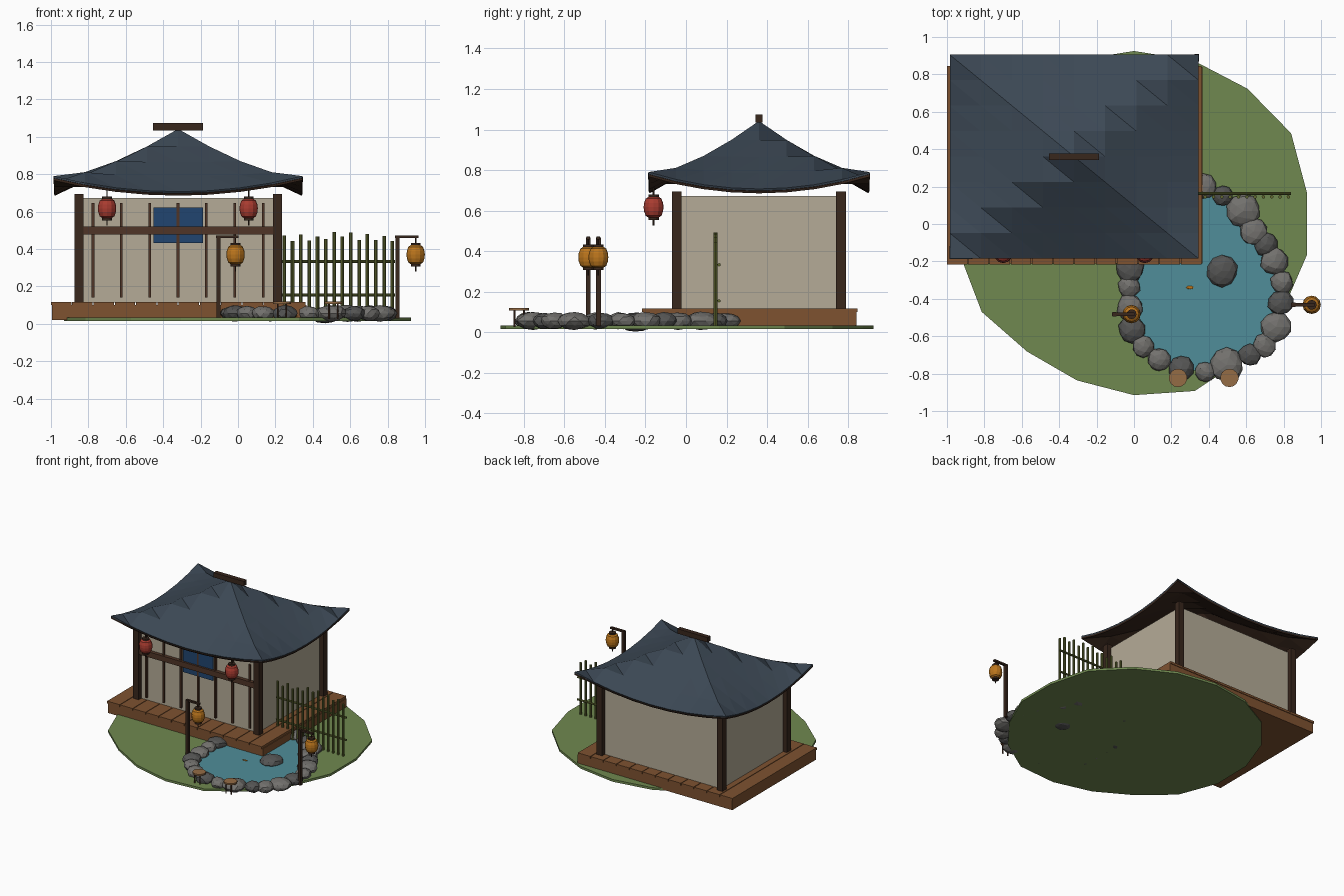
import bpy, bmesh, math, random
from mathutils import Vector, noise

if "Cube" in bpy.data.objects:
    bpy.data.objects.remove(bpy.data.objects["Cube"])

random.seed(4)
MATS = {}

def mat(name, *rgb):
    m = bpy.data.materials.new(name)
    m.diffuse_color = (*rgb, 1)
    m.use_nodes = True
    m.node_tree.nodes["Principled BSDF"].inputs["Base Color"].default_value = m.diffuse_color
    MATS[name] = m

mat("grass", .16, .25, .08)
mat("plank", .21, .085, .03)
mat("dark_wood", .04, .02, .012)
mat("brown_wood", .08, .036, .02)
mat("plaster", .46, .41, .31)
mat("tile", .045, .065, .09)
mat("water", .08, .27, .32)
mat("stone", .17, .165, .155)
mat("dark_stone", .09, .09, .088)
mat("red_paper", .4, .045, .03)
mat("orange_paper", .5, .18, .012)
mat("bamboo", .12, .14, .03)
mat("cloth", .015, .06, .16)
mat("stool_wood", .3, .15, .06)

def finish(name, bm, m):
    me = bpy.data.meshes.new(name)
    bm.to_mesh(me)
    bm.free()
    ob = bpy.data.objects.new(name, me)
    bpy.context.collection.objects.link(ob)
    me.materials.append(MATS[m])
    return ob

def box(name, x, y, z, m):
    """x, y, z are (low, high) ranges"""
    bm = bmesh.new()
    bmesh.ops.create_cube(bm, size=1)
    for v in bm.verts:
        v.co = Vector([r[0] if c < 0 else r[1] for c, r in zip(v.co, (x, y, z))])
    return finish(name, bm, m)

def rod(name, a, b, r, m, sides=8):
    a, b = Vector(a), Vector(b)
    bm = bmesh.new()
    bmesh.ops.create_cone(bm, cap_ends=True, segments=sides, radius1=r, radius2=r, depth=(b - a).length)
    q = (b - a).to_track_quat('Z', 'Y')
    for v in bm.verts:
        v.co = q @ v.co + (a + b) / 2
    return finish(name, bm, m)

def lathe(name, profile, at, m, sides=12):
    bm = bmesh.new()
    rings = [[bm.verts.new((at[0] + r * math.cos(i * math.tau / sides),
                            at[1] + r * math.sin(i * math.tau / sides), at[2] + z))
              for i in range(sides)] for r, z in profile]
    for lo, hi in zip(rings, rings[1:]):
        for i in range(sides):
            j = (i + 1) % sides
            bm.faces.new((lo[i], lo[j], hi[j], hi[i]))
    bm.faces.new(rings[0][::-1])
    bm.faces.new(rings[-1])
    return finish(name, bm, m)

def rock(name, x, y, z, r, h, m):
    bm = bmesh.new()
    bmesh.ops.create_icosphere(bm, subdivisions=2, radius=1)
    off = Vector((x * 9, y * 9, r * 50))
    for v in bm.verts:
        k = 1 + .16 * noise.noise(v.co * 1.2 + off)
        v.co = Vector((v.co.x * r * k + x, v.co.y * r * k + y, v.co.z * h * k + z))
    return finish(name, bm, m)

def lantern(name, x, y, z, paper, top):
    lathe(name + "_shade", [(.024, -.052), (.039, -.042), (.047, -.02), (.049, 0),
                            (.047, .02), (.039, .042), (.024, .052)], (x, y, z), paper)
    for s in (-1, 1):
        rod(name + "_cap", (x, y, z + s * .05), (x, y, z + s * .063), .026, "dark_wood", 12)
    rod(name + "_tassel", (x, y, z - .06), (x, y, z - .09), .004, "dark_wood", 6)
    rod(name + "_cord", (x, y, z + .06), (x, y, top), .004, "dark_wood", 6)

# Ground: 18-sided irregular slab
radii = [.94, .97, .944, .93, .925, .93, .94, .94, .94, .945, .94, .89, .89, .915, .95, .93, .92, .94]
bm = bmesh.new()
ring = [bm.verts.new((r * math.cos(math.radians(10 + 20 * i)), r * math.sin(math.radians(10 + 20 * i)), .015))
        for i, r in enumerate(radii)]
top = bmesh.ops.extrude_face_region(bm, geom=[bm.faces.new(ring)])
for v in top["geom"]:
    if isinstance(v, bmesh.types.BMVert):
        v.co.z = .033
bmesh.ops.recalc_face_normals(bm, faces=bm.faces)
finish("ground", bm, "grass")

# Deck: base frame and planks running front to back
box("deck_base", (-.995, .365), (-.21, .84), (.022, .1), "plank")
w = 1.365 / 12
for i in range(12):
    x = -1 + i * w
    box("deck_plank", (x, x + w - .005), (-.216, .845), (.1, .118), "plank")

# House body
box("walls", (-.84, .2), (-.035, .755), (.115, .672), "plaster")
for x in (-.85, .21):
    for y in (-.045, .765):
        box("corner_post", (x - .024, x + .024), (y - .024, y + .024), (.115, .695), "dark_wood")
for i in range(7):
    x = -.775 + .1515 * i
    box("front_slat", (x - .007, x + .007), (-.05, -.033), (.14, .645), "brown_wood")
box("front_beam", (-.83, .19), (-.064, -.033), (.477, .52), "brown_wood")
for x in (-.451, -.318):
    box("door_curtain", (x, x + .13), (-.048, -.04), (.432, .622), "cloth")

# Roof: triangulated 8 x 8 grid with sagging eaves and lifted corners
def roof_grid(name, drop, m, thick):
    n, bm = 8, bmesh.new()
    g = []
    for j in range(n + 1):
        row = []
        for i in range(n + 1):
            u, v = i / 4 - 1, j / 4 - 1
            z = 1.042 - .335 * max(abs(u), abs(v)) ** .92 + .083 * (u * v) ** 2
            row.append(bm.verts.new((-.32 + .665 * u, .36 + .545 * v, z - drop)))
        g.append(row)
    for j in range(n):
        for i in range(n):
            a, b, c, d = g[j][i], g[j][i + 1], g[j + 1][i + 1], g[j + 1][i]
            bm.faces.new((a, b, d))
            bm.faces.new((b, c, d))
    ob = finish(name, bm, m)
    s = ob.modifiers.new("thickness", 'SOLIDIFY')
    s.thickness = thick
    s.offset = -1

roof_grid("roof_tiles", 0, "tile", .01)
roof_grid("roof_underside", .011, "dark_wood", .012)
box("roof_ridge", (-.455, -.188), (.342, .378), (1.035, 1.073), "dark_wood")

# Hanging lanterns under the front eave
for x in (-.7, .057):
    lantern("eave_lantern", x, -.16, .617, "red_paper", .715)

# Lanterns on posts
for px, lx, y in ((-.105, -.013, -.482), (.852, .95, -.432)):
    box("lantern_post", (px - .011, px + .011), (y - .012, y + .012), (.03, .468), "dark_wood")
    box("lantern_arm", (px - .012, lx + .015), (y - .009, y + .009), (.458, .472), "dark_wood")
    lantern("post_lantern", lx, y, .37, "orange_paper", .46)

# Bamboo fence
for i in range(14):
    x = .247 + .0445 * i
    top_z = random.uniform(.465, .495) if i % 2 == 0 else random.uniform(.44, .475)
    rod("fence_pole", (x, .145, .03), (x, .145, top_z), .0095, "bamboo")
for z in (.155, .333):
    rod("fence_rail", (.225, .163, z), (.84, .163, z), .008, "bamboo")

# Pond edge stones (x, y, radius)
edge = [(.37, .2, .07), (.475, .15, .055), (.585, .07, .088), (.64, -.04, .075), (.705, -.11, .065),
        (.75, -.2, .075), (.79, -.31, .06), (.785, -.42, .07), (.76, -.55, .082), (.695, -.65, .065),
        (.62, -.7, .06), (.495, -.755, .088), (.38, -.79, .055), (.25, -.775, .07), (.135, -.725, .062),
        (.05, -.655, .06), (-.01, -.565, .072), (-.02, -.445, .07), (-.025, -.335, .062), (-.02, -.24, .075),
        (.02, -.12, .06), (.09, 0, .065), (.17, .1, .065), (.27, .17, .06)]
for i, (x, y, r) in enumerate(edge):
    rock("pond_edge_stone", x, y, .056, r, .028 + r * .2, "dark_stone" if i % 3 == 1 else "stone")
rock("pond_rock", .47, -.25, .048, .082, .046, "dark_stone")

# Water surface filling the ring, and a fish
bm = bmesh.new()
bm.faces.new([bm.verts.new((x, y, .042)) for x, y, r in reversed(edge)])
finish("water", bm, "water")
fish = rock("fish", 0, 0, 0, .014, .006, "orange_paper")
fish.location = (.3, -.34, .042)
fish.scale = (1.5, .6, 1)

# Two round stools at the pond
for x in (.235, .51):
    rod("stool_seat", (x, -.823, .107), (x, -.823, .119), .049, "stool_wood", 14)
    for a in range(4):
        dx, dy = (.033 * math.cos(a * math.pi / 2 + .785), .033 * math.sin(a * math.pi / 2 + .785))
        rod("stool_leg", (x + dx, -.823 + dy, .025), (x + dx, -.823 + dy, .108), .005, "brown_wood", 6)
